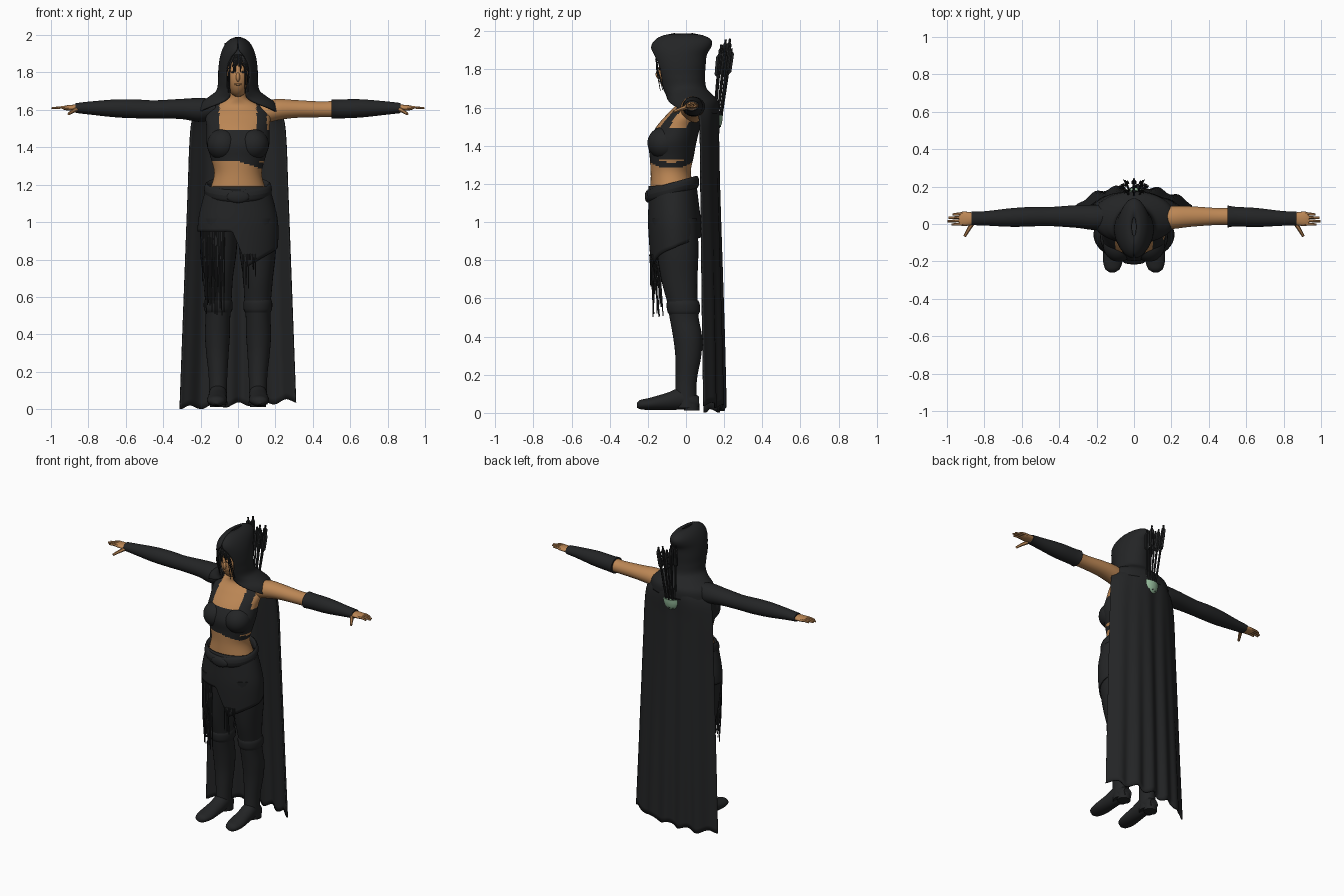
import bpy, bmesh, random
from math import sin, cos, pi
from mathutils import Vector

random.seed(4)
if "Cube" in bpy.data.objects:
    bpy.data.objects.remove(bpy.data.objects["Cube"])


def material(name, rgb):
    m = bpy.data.materials.new(name)
    m.use_nodes = True
    m.diffuse_color = (*rgb, 1)
    m.node_tree.nodes["Principled BSDF"].inputs["Base Color"].default_value = (*rgb, 1)
    return m


CLOTH = material("black cloth", (0.017, 0.018, 0.019))
SKIN = material("tan skin", (0.50, 0.24, 0.09))
GREEN = material("pale green", (0.30, 0.50, 0.33))


def finish(obj, angle=0.9):
    bpy.ops.object.select_all(action='DESELECT')
    obj.select_set(True)
    bpy.context.view_layer.objects.active = obj
    bpy.ops.object.shade_smooth_by_angle(angle=angle)
    return obj


def grid(name, f, nu, nv, mats, wrap=False, caps=False, thick=0, rule=None):
    """Surface from f(u, v), u and v running 0..1; wrap closes it along u."""
    bm = bmesh.new()
    cols = nu if wrap else nu + 1
    rows = [[bm.verts.new(f(i / nu, j / nv)) for i in range(cols)] for j in range(nv + 1)]
    for j in range(nv):
        for i in range(nu):
            k = (i + 1) % cols
            bm.faces.new((rows[j][i], rows[j][k], rows[j + 1][k], rows[j + 1][i]))
    if caps:
        bm.faces.new(rows[0][::-1])
        bm.faces.new(rows[-1])
    bmesh.ops.recalc_face_normals(bm, faces=bm.faces)
    if rule:
        for face in bm.faces:
            face.material_index = int(rule(face.calc_center_median()))
    me = bpy.data.meshes.new(name)
    bm.to_mesh(me)
    bm.free()
    for m in mats:
        me.materials.append(m)
    obj = bpy.data.objects.new(name, me)
    bpy.context.collection.objects.link(obj)
    if thick:
        mod = obj.modifiers.new("thickness", 'SOLIDIFY')
        mod.thickness, mod.offset = thick, 0
    return finish(obj)


def at(rows, t):
    """Smooth interpolation of rows keyed by their first, ascending value."""
    n = len(rows)
    i = max(k for k in range(n - 1) if k == 0 or rows[k][0] <= t)
    h = rows[i + 1][0] - rows[i][0]
    s = min(max((t - rows[i][0]) / h, 0), 1)

    def slope(k, c):
        a, b = rows[max(k - 1, 0)], rows[min(k + 1, n - 1)]
        return (b[c] - a[c]) / (b[0] - a[0]) * h
    return [(2*s**3 - 3*s*s + 1) * rows[i][c] + (s**3 - 2*s*s + s) * slope(i, c)
            + (3*s*s - 2*s**3) * rows[i + 1][c] + (s**3 - s*s) * slope(i + 1, c)
            for c in range(1, len(rows[0]))]


def loft(name, rows, mats, axis=2, side=1, seg=28, nv=24, rule=None):
    """Rows are (position, centre a, centre b, radius a, radius b) along an axis."""
    rows = sorted(rows)

    def f(u, v):
        t = rows[0][0] + v * (rows[-1][0] - rows[0][0])
        a, b, ra, rb = at(rows, t)
        p = [a + max(ra, .002) * cos(2*pi*u), b + max(rb, .002) * sin(2*pi*u)]
        p.insert(axis, t)
        return (p[0] * side, p[1], p[2])
    return grid(name, f, seg, nv, mats, wrap=True, caps=True, rule=rule)


def ball(name, centre, size, mats, rule=None):
    def f(u, v):
        r, z = sin(pi * (.01 + .98 * v)), -cos(pi * (.01 + .98 * v))
        d = (r * cos(2*pi*u), r * sin(2*pi*u), z)
        return [c + s * e for c, s, e in zip(centre, size, d)]
    return grid(name, f, 32, 24, mats, wrap=True, caps=True, rule=rule)


def strands(name, paths, radius, mat, taper=1.0):
    cu = bpy.data.curves.new(name, 'CURVE')
    cu.dimensions, cu.bevel_depth, cu.bevel_resolution = '3D', radius, 1
    cu.use_fill_caps, cu.resolution_u = True, 5
    for path in paths:
        sp = cu.splines.new('BEZIER')
        sp.bezier_points.add(len(path) - 1)
        for i, (bp, p) in enumerate(zip(sp.bezier_points, path)):
            bp.co = p
            bp.handle_left_type = bp.handle_right_type = 'AUTO'
            bp.radius = 1 + (taper - 1) * i / (len(path) - 1)
    cu.materials.append(mat)
    obj = bpy.data.objects.new(name, cu)
    bpy.context.collection.objects.link(obj)
    bpy.ops.object.select_all(action='DESELECT')
    obj.select_set(True)
    bpy.context.view_layer.objects.active = obj
    bpy.ops.object.convert(target='MESH')
    return finish(bpy.context.view_layer.objects.active)


# Torso with cropped top, open neckline, one strap and a waist band
def top_rule(c):
    band = c.x > .01 and abs(c.z - (1.345 - .35 * c.x)) < .017
    if c.z < 1.33 or c.z > 1.63:
        return band
    if c.z < 1.495:
        return True
    return c.x < -.1 or .1 < c.x < .155 or c.y > .05


loft("torso", [(1.08, 0, -.06, .175, .12), (1.17, 0, -.07, .15, .115), (1.26, 0, -.08, .127, .105),
               (1.34, 0, -.075, .145, .115), (1.42, 0, -.07, .168, .125), (1.5, 0, -.04, .168, .115),
               (1.57, 0, 0, .17, .095), (1.62, 0, .02, .13, .07), (1.66, 0, .005, .055, .055),
               (1.74, 0, -.02, .045, .045)], [SKIN, CLOTH], seg=80, nv=80, rule=top_rule)
for s, side in ((1, "left"), (-1, "right")):
    ball(side + "_bust", (s * .08, -.112, 1.415), (.085, .09, .085), [CLOTH])

# Head, nose, eyes and loose hair
ball("head", (0, -.055, 1.785), (.068, .09, .115), [SKIN, CLOTH],
     lambda c: c.z > 1.855 or abs(c.x) > .056 or c.y > -.06)
ball("nose", (0, -.143, 1.775), (.011, .016, .024), [SKIN])
ball("mouth", (0, -.134, 1.737), (.02, .008, .006), [SKIN])
for s in (1, -1):
    ball("eye", (s * .026, -.137, 1.802), (.012, .005, .005), [CLOTH])
locks = []
for i in range(16):
    x = -.055 + .11 * i / 15 + random.uniform(-.004, .004)
    end = random.uniform(1.68, 1.76) if abs(x) > .035 else random.uniform(1.79, 1.84)
    locks.append([(x * .5, -.145, 1.89), (x * .9, -.155, 1.84), (x * 1.05, -.15 + 12 * x * x, end)])
strands("hair_locks", locks, .0055, CLOTH, .3)

# Hood with a cowl over the shoulders: height, centre y, half width, half depth, opening
HOOD = [(1.57, .03, .225, .14, 1.5), (1.63, .03, .205, .135, .55), (1.665, .015, .155, .12, .3),
        (1.70, -.01, .112, .113, .38), (1.76, -.025, .102, .12, .58), (1.82, -.032, .10, .13, .62),
        (1.88, -.035, .092, .14, .4), (1.92, -.025, .08, .153, .06), (1.95, -.015, .064, .145, .02),
        (1.972, -.015, .042, .11, .01), (1.985, -.015, .012, .05, .01)]


def hood(u, v):
    z = 1.57 + .415 * v
    cy, rx, ry, op = at(HOOD, z)
    a = op + (2 * pi - 2 * op) * u
    return (rx * sin(a), cy - ry * cos(a), z)


grid("hood", hood, 48, 40, [CLOTH], thick=.01)

# Arms, bracer, sleeve and hands
ARM = [(.11, .03, 1.575, .055, .06), (.2, .035, 1.6, .062, .058), (.3, .04, 1.605, .055, .048),
       (.45, .04, 1.603, .045, .042), (.53, .04, 1.605, .046, .044), (.65, .035, 1.608, .044, .042),
       (.8, .03, 1.61, .032, .028), (.87, .03, 1.61, .03, .02)]


def wrapped(start, extra):
    return [(start, .04, 1.605, .06, .052)] + [
        (x, y, z, a + extra, b + extra) for x, y, z, a, b in ARM if x > start + .02]


loft("left_arm", ARM, [SKIN], axis=0)
loft("left_bracer", wrapped(.5, .007), [CLOTH], axis=0)
loft("right_sleeve", wrapped(.12, .006), [CLOTH], axis=0, side=-1)
for s, side in ((1, "left"), (-1, "right")):
    loft(side + "_palm", [(.84, .03, 1.61, .026, .02), (.88, .028, 1.611, .036, .017),
                          (.92, .028, 1.611, .038, .013), (.935, .028, 1.611, .03, .009)],
         [SKIN], axis=0, side=s, seg=16, nv=8)
    fingers = []
    for i, tip in enumerate((.975, .997, .992, .97)):
        y = .001 + .018 * i
        fingers.append([(s * .91, y, 1.611), (s * .945, y - .002, 1.613), (s * tip, y - .004, 1.609)])
    strands(side + "_fingers", fingers, .0095, SKIN, .6)
    strands(side + "_thumb", [[(s * .86, .01, 1.605), (s * .885, -.03, 1.592), (s * .905, -.065, 1.578)]],
            .013, SKIN, .55)

# Legs, boots and feet
for s, side in ((1, "left"), (-1, "right")):
    loft(side + "_leg", [(.5, .105, -.01, .062, .07), (.57, .105, -.018, .07, .078),
                         (.7, .107, -.035, .08, .095), (.85, .105, -.045, .098, .11),
                         (1.02, .1, -.06, .1, .12)], [CLOTH], side=s)
    loft(side + "_boot", [(.025, .107, .005, .05, .058), (.1, .107, 0, .048, .056),
                          (.18, .107, .002, .05, .056), (.3, .11, .012, .06, .068),
                          (.4, .11, .008, .067, .076), (.5, .107, -.01, .066, .076),
                          (.56, .105, -.015, .072, .082)], [CLOTH], side=s)
    loft(side + "_boot_cuff", [(.515, .106, -.012, .066, .076), (.53, .106, -.012, .075, .085),
                               (.57, .106, -.015, .077, .087), (.59, .106, -.016, .07, .08)],
         [CLOTH], side=s, nv=10)
    loft(side + "_foot", [(-.258, .116, .04, .015, .012), (-.245, .115, .043, .037, .023),
                          (-.19, .113, .047, .053, .032), (-.1, .11, .06, .05, .045),
                          (-.02, .107, .075, .048, .058), (.04, .107, .06, .045, .045),
                          (.068, .107, .055, .03, .03)], [CLOTH], axis=1, side=s)
    loft(side + "_heel", [(.012, .107, .03, .042, .04), (.05, .107, .03, .045, .042)],
         [CLOTH], side=s, nv=1)

# Wrap skirt with a slanted hem
SKIRT = [(.74, -.05, .198, .128), (.9, -.055, .211, .135), (1.0, -.06, .21, .135),
         (1.1, -.065, .19, .128), (1.19, -.07, .163, .122)]


def hem(x, y):
    if x < -.03:
        return .95
    front = .95 - 2.37 * (x + .03) if x < .05 else .76 + .6 * (x - .05)
    back = .87 + .4 * (y + .05)
    blend = min(max((y + .12) / .08, 0), 1)
    return front + (back - front) * blend


def skirt(u, v):
    a = 2 * pi * u
    z = 1.19 + (hem(.21 * cos(a), -.05 + .13 * sin(a)) - 1.19) * v
    cy, rx, ry = at(SKIRT, z)
    return (rx * cos(a), cy + ry * sin(a), z)


grid("wrap_skirt", skirt, 96, 16, [CLOTH], wrap=True, thick=.008)


# Belt sash dipping at the front, with a buckle fold
def belt(u, v):
    a, b = 2 * pi * u, 2 * pi * v
    r = .014 * cos(b)
    return ((.167 + r) * cos(a), -.07 + (.125 + r) * sin(a),
            1.175 + .035 * sin(a) + .033 * sin(b))


grid("belt_sash", belt, 64, 12, [CLOTH], wrap=True)
ball("belt_buckle", (0, -.2, 1.135), (.06, .016, .032), [CLOTH])

# Hanging fringe
tassels = []
for i in range(30):
    x = -.195 + .15 * i / 29 if i < 24 else .03 + .013 * (i - 24)
    top = .97 if i < 24 else .83
    y = -.055 - .135 * (1 - (x / .216) ** 2) ** .5
    end = random.uniform(.5, .7) if -.17 < x < 0 else random.uniform(.64, .78)
    tassels.append([(x, y, top), (x + random.uniform(-.004, .004), y + .004, (top + end) / 2),
                    (x, y + random.uniform(0, .03), end)])
strands("skirt_fringe", tassels, .0045, CLOTH, .6)

# Long cloak: height, half width, back y, depth of the wrap
CLOAK = [(0.0, .31, .195, .10), (.4, .295, .188, .10), (.8, .28, .178, .095), (1.2, .265, .168, .09),
         (1.45, .255, .165, .09), (1.56, .24, .168, .10), (1.62, .205, .16, .11), (1.66, .15, .13, .1)]


def cloak(u, v):
    w = 2 * u - 1
    low = .025 + .02 * w + .012 * cos(15 * w)
    z = max(1.66 + (low - 1.66) * v, .002)
    half, back, depth = at(CLOAK, z)
    fold = .012 * v * sin(17 * w + .6) + .004 * sin(9 * w)
    return (half * w, back - depth * abs(w) ** 2.6 + fold * (1 - w ** 4), z)


grid("cloak", cloak, 80, 48, [CLOTH], thick=.01)

# Quiver mouth and arrows with three-vaned fletching
loft("quiver", [(1.475, 0, .145, .012, .018), (1.5, 0, .146, .045, .035), (1.53, 0, .147, .058, .043),
                (1.56, 0, .148, .06, .045)], [GREEN], nv=10)
shafts = []
for i in range(9):
    a = 2 * pi * i / 8
    k = 0 if i == 8 else 1
    foot = Vector((.03 * k * cos(a), .16 + .018 * k * sin(a), 1.5))
    tip = Vector((.068 * k * cos(a), .208 + .032 * k * sin(a), random.uniform(1.89, 1.97)))
    shafts.append([foot, tip])
    for j in range(3):
        b = a + 2 * pi * j / 3
        out = Vector((cos(b), sin(b), 0)) * .016

        def vane(u, v):
            spread = u * (1 if .1 < v < .9 else .2)
            return foot.lerp(tip, .66 + .31 * v) + out * spread
        grid("arrow_vane", vane, 1, 8, [CLOTH], thick=.002)
strands("arrow_shafts", shafts, .006, CLOTH)
